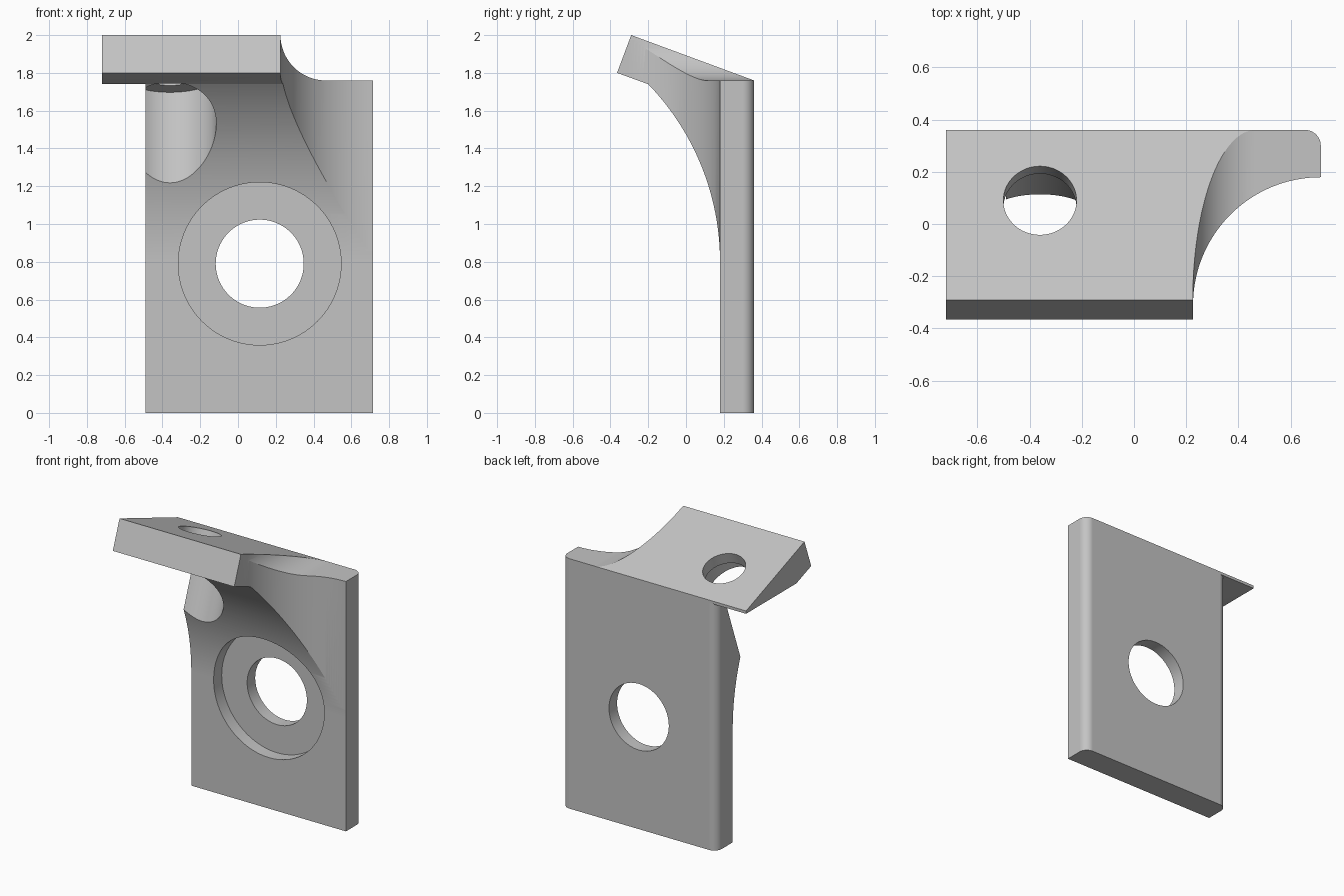
import bpy
import bmesh
from math import sin, cos, radians, pi
from mathutils import Matrix, Vector

cube = bpy.data.objects.get("Cube")
if cube:
    bpy.data.objects.remove(cube, do_unlink=True)

grey = bpy.data.materials.new("satin grey")
grey.use_nodes = True
colour = (0.55, 0.55, 0.55, 1)
grey.diffuse_color = colour
grey.node_tree.nodes["Principled BSDF"].inputs["Base Color"].default_value = colour


def add_object(name, bm):
    bmesh.ops.recalc_face_normals(bm, faces=bm.faces)
    mesh = bpy.data.meshes.new(name)
    bm.to_mesh(mesh)
    bm.free()
    mesh.materials.append(grey)
    obj = bpy.data.objects.new(name, mesh)
    bpy.context.collection.objects.link(obj)
    return obj


def prism(name, profile, axis, low, high):
    """Extrude a 2D outline along the x, y or z axis."""
    place = {"x": lambda p: (low, p[0], p[1]),
             "y": lambda p: (p[0], low, p[1]),
             "z": lambda p: (p[0], p[1], low)}[axis]
    bm = bmesh.new()
    face = bm.faces.new([bm.verts.new(place(p)) for p in profile])
    new = bmesh.ops.extrude_face_region(bm, geom=[face])["geom"]
    step = Vector([(high - low) * (axis == a) for a in "xyz"])
    bmesh.ops.translate(bm, vec=step, verts=[v for v in new if isinstance(v, bmesh.types.BMVert)])
    return add_object(name, bm)


def rod(name, start, end, radius):
    start, end = Vector(start), Vector(end)
    span = end - start
    turn = span.to_track_quat("Z", "Y").to_matrix().to_4x4()
    bm = bmesh.new()
    bmesh.ops.create_cone(bm, cap_ends=True, segments=96, radius1=radius, radius2=radius,
                          depth=span.length,
                          matrix=Matrix.Translation((start + end) / 2) @ turn)
    return add_object(name, bm)


def arc(cx, cy, r, a0, a1, n=32):
    angles = [radians(a0 + (a1 - a0) * i / n) for i in range(n + 1)]
    return [(cx + r * cos(a), cy + r * sin(a)) for a in angles]


# Side section: back plate, curved gusset and tilted flange
R = 1.353
section = [(0.36, 0), (0.36, 1.76), (-0.29, 2.0), (-0.365, 1.8)]
section += arc(0.18 - R, 0.8, R, 44, 0, 40) + [(0.18, 0)]
bracket = prism("bracket", section, "x", -0.72, 0.715)

cutters = []

# Large concave sweep at the front of the plain side
cutters.append(prism("front_sweep_cutter",
                     arc(0.715, -0.31, 0.489, 180, 90, 48)
                     + [(0.9, 0.179), (0.9, -0.7), (0.226, -0.7)], "z", -0.5, 2.5))

# Fillet running down from the flange to the plate top
cutters.append(prism("top_fillet_cutter",
                     arc(0.465, 2.0, 0.24, 180, 270)
                     + [(0.9, 1.76), (0.9, 2.3), (0.225, 2.3)], "y", -0.8, 0.8))

# Clearance under the overhanging flange end, with the rounded back edge
cutters.append(prism("overhang_cutter",
                     [(-1, -0.8), (-0.49, -0.8)] + arc(-0.43, 0.3, 0.06, 180, 90, 12)
                     + [(-0.43, 0.6), (-1, 0.6)], "z", -0.5, 1.74))

# Rounded back edge on the other side
cutters.append(prism("back_edge_cutter",
                     arc(0.655, 0.3, 0.06, 0, 90, 12)
                     + [(0.655, 0.6), (0.9, 0.6), (0.9, 0.3)], "z", -0.5, 2.5))

# Plate hole and its counterbore
cutters.append(rod("plate_hole_cutter", (0.115, -0.7, 0.79), (0.115, 0.7, 0.79), 0.233))
cutters.append(rod("plate_counterbore_cutter", (0.115, -0.7, 0.79), (0.115, 0.27, 0.79), 0.431))

# Flange hole and counterbore, square to the tilted face
normal = Vector((0, sin(radians(20.3)), cos(radians(20.3))))
centre = Vector((-0.36, 0.09, 1.86))
cutters.append(rod("flange_hole_cutter", centre - normal * 0.5, centre + normal * 0.3, 0.14))
cutters.append(rod("flange_counterbore_cutter", centre - normal * 0.9, centre - normal * 0.083, 0.245))

bpy.ops.object.select_all(action="DESELECT")
bracket.select_set(True)
bpy.context.view_layer.objects.active = bracket
for cutter in cutters:
    cutter.hide_render = True
    mod = bracket.modifiers.new(cutter.name, "BOOLEAN")
    mod.operation = "DIFFERENCE"
    mod.solver = "EXACT"
    mod.object = cutter
    bpy.ops.object.modifier_apply(modifier=mod.name)
    bpy.data.objects.remove(cutter, do_unlink=True)

# Smooth curved walls, crisp edges
bpy.ops.object.shade_smooth_by_angle(angle=radians(20))
weighted = bracket.modifiers.new("even shading", "WEIGHTED_NORMAL")
weighted.keep_sharp = True
